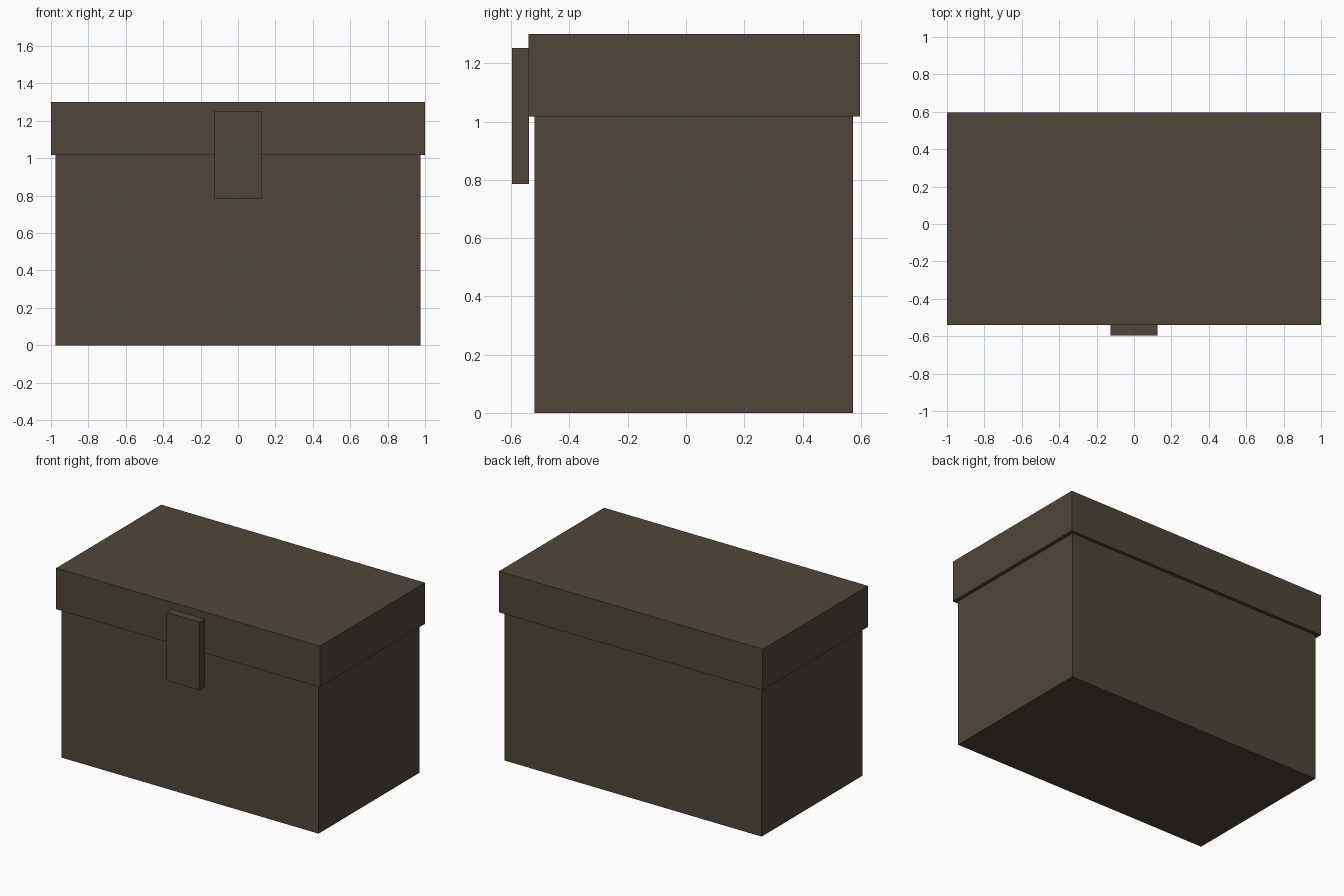
import bpy
import bmesh
from mathutils import Matrix, Vector

if "Cube" in bpy.data.objects:
    bpy.data.objects.remove(bpy.data.objects["Cube"])

wood = bpy.data.materials.new("dark brown")
wood.diffuse_color = (0.076, 0.061, 0.042, 1.0)
wood.use_nodes = True
wood.node_tree.nodes["Principled BSDF"].inputs["Base Color"].default_value = wood.diffuse_color


def box(name, low, high):
    """Flat-sided box between two opposite corners."""
    low, high = Vector(low), Vector(high)
    bm = bmesh.new()
    bmesh.ops.create_cube(bm, size=1.0, matrix=Matrix.Diagonal((*(high - low), 1.0)))
    mesh = bpy.data.meshes.new(name)
    bm.to_mesh(mesh)
    bm.free()
    mesh.materials.append(wood)
    obj = bpy.data.objects.new(name, mesh)
    obj.location = (low + high) / 2
    bpy.context.collection.objects.link(obj)
    return obj


# Chest body
box("chest_body", (-0.975, -0.52, 0.0), (0.975, 0.573, 1.02))
# Overhanging lid
box("lid", (-1.0, -0.541, 1.018), (1.0, 0.597, 1.30))
# Latch plate on the front of the lid, hanging over the body
box("latch", (-0.125, -0.597, 0.785), (0.125, -0.539, 1.252))
